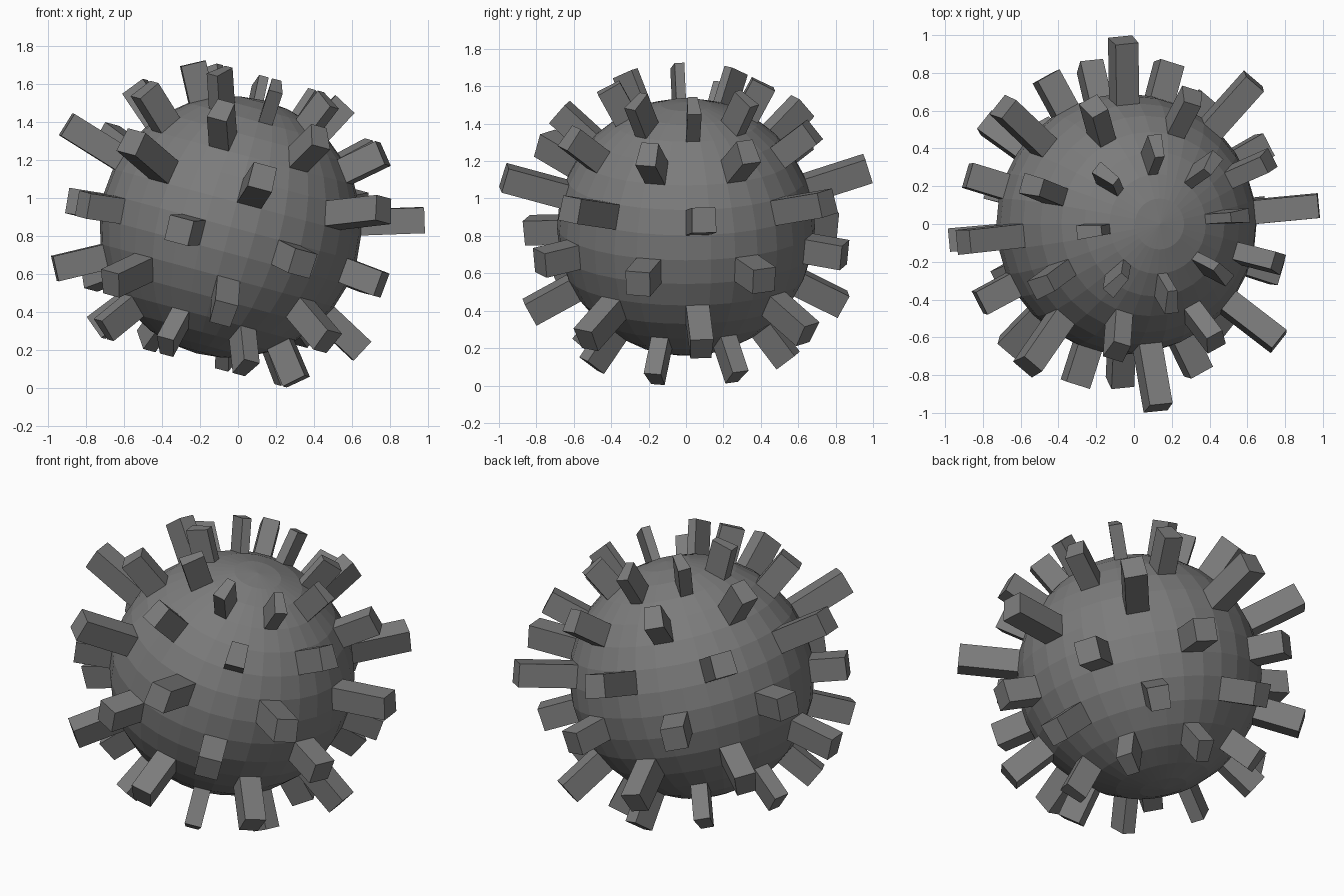
import bpy, bmesh
from math import atan2, asin, degrees, radians

if "Cube" in bpy.data.objects:
    bpy.data.objects.remove(bpy.data.objects["Cube"])

RADIUS = 0.69
SEGMENTS, RINGS = 32, 16
STEP = 360 / SEGMENTS
# face row (counted from the bottom): (first column, tip distance from centre)
SPIKE_ROWS = {
    13: (0, 0.885),
    11: (2, 0.915),
    9: (0, 1.022),
    7: (2, 0.89),
    5: (0, 0.954),
    3: (2, 0.90),
}

# Faceted ball
bm = bmesh.new()
bmesh.ops.create_uvsphere(bm, u_segments=SEGMENTS, v_segments=RINGS, radius=RADIUS)

# Square spikes: every fourth face of every second row, staggered, pulled outward
picked = {row: [] for row in SPIKE_ROWS}
for face in bm.faces:
    c = face.calc_center_median()
    row = int((degrees(asin(c.z / c.length)) + 90) / STEP)
    col = int((degrees(atan2(c.y, c.x)) % 360) / STEP)
    if row in SPIKE_ROWS and col % 4 == SPIKE_ROWS[row][0]:
        picked[row].append(face)

for row, faces in picked.items():
    tips = bmesh.ops.extrude_discrete_faces(bm, faces=faces)["faces"]
    for tip in tips:
        c = tip.calc_center_median()
        direction = c.normalized()
        bmesh.ops.translate(bm, verts=tip.verts,
                            vec=direction * (SPIKE_ROWS[row][1] - c.length))

bmesh.ops.recalc_face_normals(bm, faces=bm.faces)
mesh = bpy.data.meshes.new("spiked_ball")
bm.to_mesh(mesh)
bm.free()

# Dark grey finish
dark = bpy.data.materials.new("dark_grey")
dark.diffuse_color = (0.2, 0.2, 0.2, 1)
dark.use_nodes = True
dark.node_tree.nodes["Principled BSDF"].inputs["Base Color"].default_value = dark.diffuse_color
mesh.materials.append(dark)

# Lean the whole ball towards +x
ball = bpy.data.objects.new("spiked_ball", mesh)
ball.rotation_euler = (0, radians(15), 0)
ball.location = (-0.04, 0, 0.848)
bpy.context.collection.objects.link(ball)
